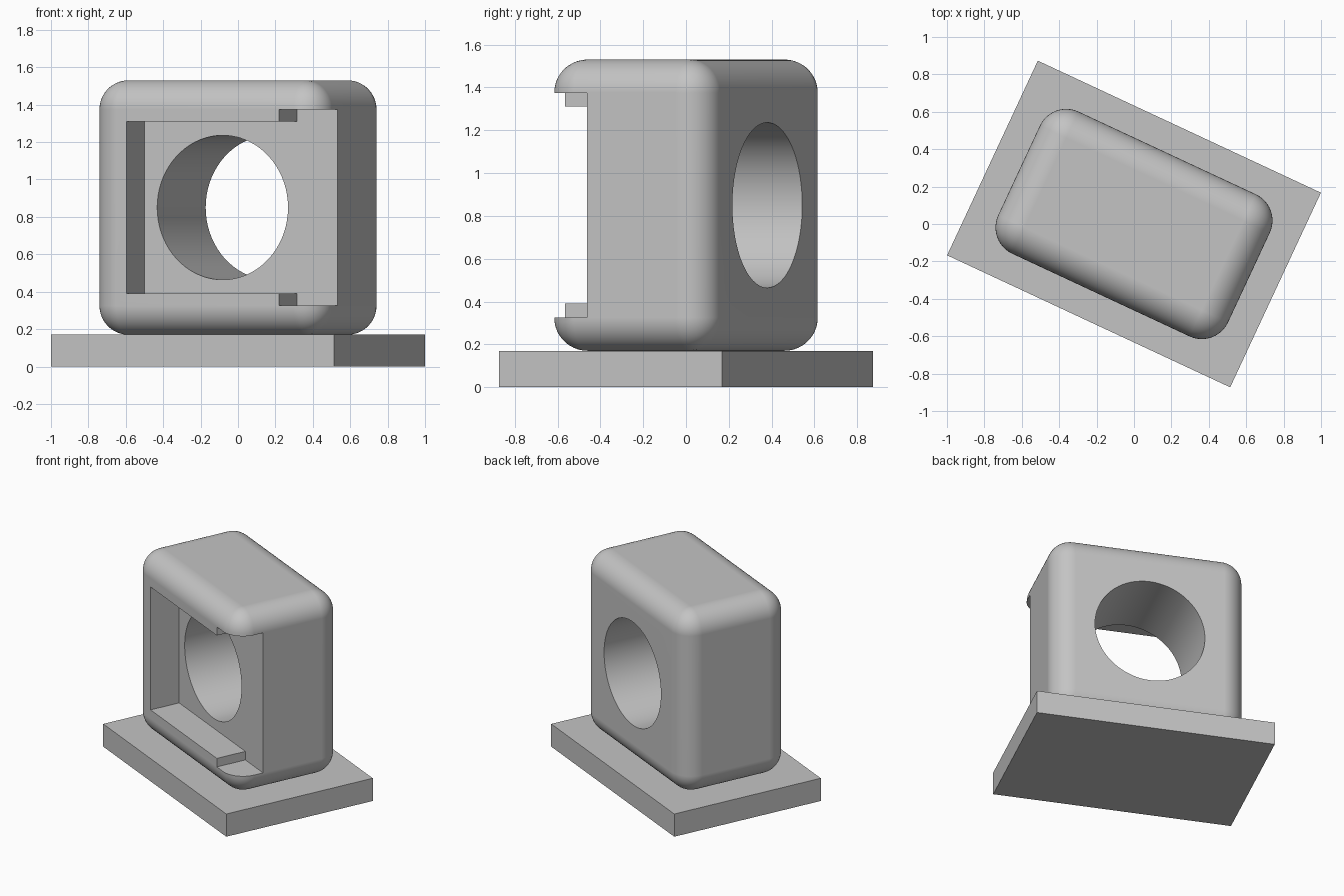
import bpy
import math

cube = bpy.data.objects.get("Cube")
if cube:
    bpy.data.objects.remove(cube, do_unlink=True)

TURN = math.radians(-25)
PLATE_H, MID_Z = 0.17, 0.85
HALF_W, HALF_D, ROUND = 0.678, 0.419, 0.155
FLOOR_Y = -0.195          # back of the front pocket
FRONT_Y = -HALF_D - 0.1   # cutters start in front of the housing

grey = bpy.data.materials.new("plain grey")
grey.use_nodes = True
grey.diffuse_color = (0.55, 0.55, 0.55, 1)
grey.node_tree.nodes["Principled BSDF"].inputs["Base Color"].default_value = grey.diffuse_color


def box(name, low, high):
    """Box between two opposite corners."""
    centre = [(a + b) / 2 for a, b in zip(low, high)]
    bpy.ops.mesh.primitive_cube_add(size=1, location=centre)
    ob = bpy.context.object
    ob.name = name
    ob.scale = [b - a for a, b in zip(low, high)]
    bpy.ops.object.transform_apply(location=True, rotation=True, scale=True)
    ob.data.materials.append(grey)
    return ob


def apply(ob, mod):
    bpy.context.view_layer.objects.active = ob
    bpy.ops.object.modifier_apply(modifier=mod.name)


def cut(ob, cutter):
    cutter.hide_render = True
    mod = ob.modifiers.new("cut", 'BOOLEAN')
    mod.operation = 'DIFFERENCE'
    mod.solver = 'EXACT'
    mod.object = cutter
    apply(ob, mod)
    bpy.data.objects.remove(cutter, do_unlink=True)


# Base plate
plate = box("base_plate", (-0.835, -0.574, 0), (0.835, 0.574, PLATE_H))

# Rounded housing
housing = box("housing", (-HALF_W, -HALF_D, PLATE_H), (HALF_W, HALF_D, 2 * MID_Z - PLATE_H))
bevel = housing.modifiers.new("round", 'BEVEL')
bevel.width = ROUND
bevel.segments = 12
apply(housing, bevel)

# Front pocket, then the taller step that opens through the left side
cut(housing, box("pocket_cutter", (-0.461, FRONT_Y, MID_Z - 0.46), (0.5, FLOOR_Y, MID_Z + 0.46)))
cut(housing, box("step_cutter", (0.438, FRONT_Y, MID_Z - 0.524), (HALF_W + 0.1, FLOOR_Y, MID_Z + 0.524)))

# Round hole from front to back
bpy.ops.mesh.primitive_cylinder_add(vertices=72, radius=0.386, depth=2,
                                    location=(0, 0, MID_Z), rotation=(math.pi / 2, 0, 0))
hole = bpy.context.object
hole.data.materials.append(grey)
cut(housing, hole)

# Smooth rounds with crisp cut edges
bpy.ops.object.select_all(action='DESELECT')
housing.select_set(True)
bpy.context.view_layer.objects.active = housing
bpy.ops.object.shade_smooth_by_angle(angle=math.radians(30))
weighted = housing.modifiers.new("flat_faces", 'WEIGHTED_NORMAL')
weighted.keep_sharp = True

# Turn the whole assembly
for part in (plate, housing):
    part.rotation_euler.z = TURN
